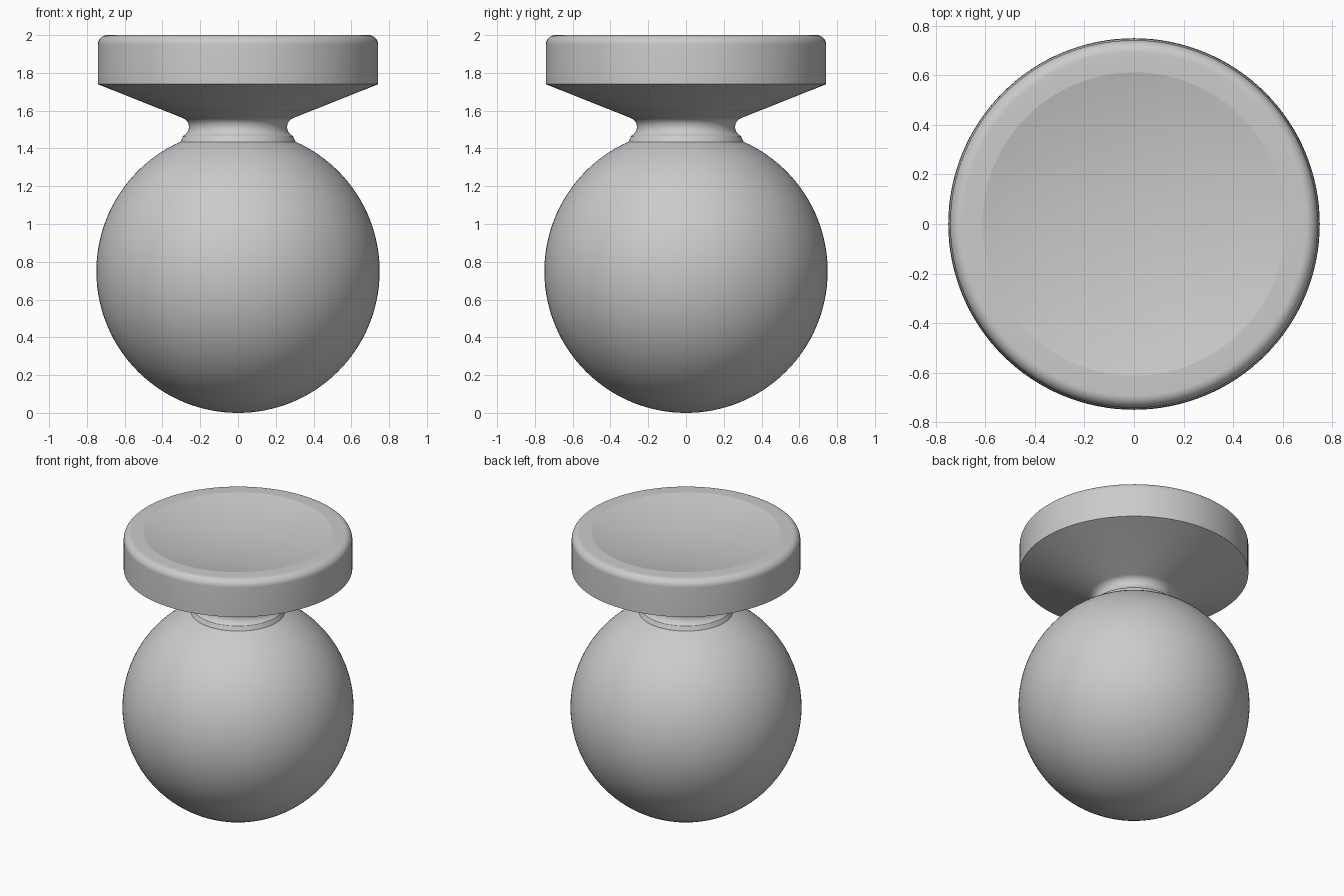
import bpy, bmesh, math

if "Cube" in bpy.data.objects:
    bpy.data.objects.remove(bpy.data.objects["Cube"])

grey = bpy.data.materials.new("plain grey")
grey.diffuse_color = (0.6, 0.6, 0.6, 1)
grey.use_nodes = True
grey.node_tree.nodes["Principled BSDF"].inputs["Base Color"].default_value = grey.diffuse_color

SEGMENTS = 128
RADIUS = 0.75


def lathe(name, profile):
    """Revolve (radius, z) points around z; both ends lie on the axis."""
    bm = bmesh.new()
    verts = [bm.verts.new((r, 0, z)) for r, z in profile]
    edges = [bm.edges.new(pair) for pair in zip(verts, verts[1:])]
    bmesh.ops.spin(bm, geom=verts + edges, cent=(0, 0, 0), axis=(0, 0, 1),
                   angle=math.tau, steps=SEGMENTS, use_merge=False)
    bmesh.ops.remove_doubles(bm, verts=bm.verts, dist=1e-5)
    bmesh.ops.recalc_face_normals(bm, faces=bm.faces)
    mesh = bpy.data.meshes.new(name)
    bm.to_mesh(mesh)
    bm.free()
    obj = bpy.data.objects.new(name, mesh)
    bpy.context.collection.objects.link(obj)
    mesh.materials.append(grey)
    bpy.ops.object.select_all(action='DESELECT')
    obj.select_set(True)
    bpy.context.view_layer.objects.active = obj
    bpy.ops.object.shade_smooth_by_angle(angle=math.radians(18))
    return obj


# ball: arc from the bottom pole up to the neck
neck_start = math.pi - math.asin(0.305 / RADIUS)
profile = [(RADIUS * math.sin(neck_start * i / 56),
            RADIUS - RADIUS * math.cos(neck_start * i / 56)) for i in range(57)]

# waisted neck: concave fillet between ball and cone
fillet_r, cx, cz = 0.052, 0.312, 1.513
for i in range(15):
    a = math.radians(246 - (246 - 110) * i / 14)
    profile.append((cx + fillet_r * math.cos(a), cz + fillet_r * math.sin(a)))

# cone underside and rim wall
profile += [(0.742, 1.74), (0.742, 1.95)]

# rounded top edge
for i in range(1, 11):
    a = math.radians(90 * i / 10)
    profile.append((0.692 + 0.05 * math.cos(a), 1.95 + 0.05 * math.sin(a)))

# shallow spherical dish in the top
dish_r, depth = 0.612, 0.07
R = (dish_r ** 2 + depth ** 2) / (2 * depth)
for i in range(17):
    r = dish_r * (1 - i / 16)
    profile.append((r, 2.0 - depth + R - math.sqrt(R * R - r * r)))

knob = lathe("knob", profile)
# keep the dish edge crisp
for e in knob.data.edges:
    a, b = (knob.data.vertices[v].co for v in e.vertices)
    if all(abs(p.xy.length - dish_r) < 1e-4 and p.z > 1.99 for p in (a, b)):
        e.use_edge_sharp = True
